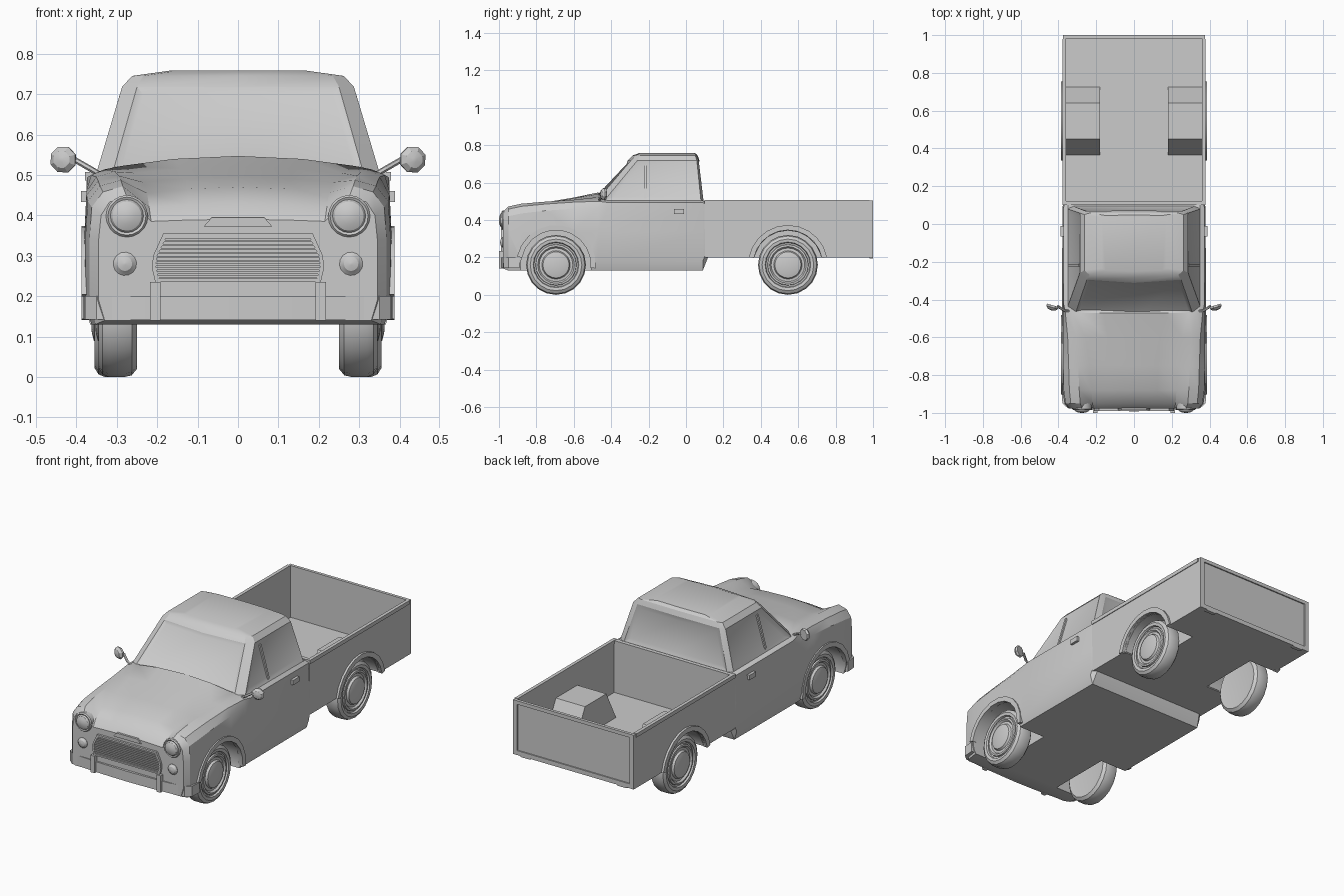
import bpy, bmesh, math
from mathutils import Vector

if "Cube" in bpy.data.objects:
    bpy.data.objects.remove(bpy.data.objects["Cube"])


def finish(name, bm, angle=30):
    bmesh.ops.recalc_face_normals(bm, faces=bm.faces)
    me = bpy.data.meshes.new(name)
    bm.to_mesh(me)
    bm.free()
    ob = bpy.data.objects.new(name, me)
    bpy.context.collection.objects.link(ob)
    smooth(ob, angle)
    return ob


def activate(ob):
    bpy.ops.object.select_all(action='DESELECT')
    ob.select_set(True)
    bpy.context.view_layer.objects.active = ob


def smooth(ob, angle=30):
    activate(ob)
    bpy.ops.object.shade_smooth_by_angle(angle=math.radians(angle))


def loft(rings, cap=True):
    bm = bmesh.new()
    vs = [[bm.verts.new(p) for p in r] for r in rings]
    n = len(rings[0])
    rows = []
    for a, b in zip(vs, vs[1:]):
        rows.append([bm.faces.new((a[j], a[(j + 1) % n], b[(j + 1) % n], b[j])) for j in range(n)])
    if cap:
        bm.faces.new(vs[0])
        bm.faces.new(vs[-1])
    return bm, rows


def prism(name, pts, axis, a, b):
    put = {'X': lambda u, v, t: (t, u, v), 'Y': lambda u, v, t: (u, t, v), 'Z': lambda u, v, t: (u, v, t)}[axis]
    bm, _ = loft([[put(u, v, t) for u, v in pts] for t in (a, b)])
    return finish(name, bm)


def box(name, x0, x1, y0, y1, z0, z1):
    return prism(name, [(x0, y0), (x1, y0), (x1, y1), (x0, y1)], 'Z', z0, z1)


def lathe(name, prof, loc, d, segs, angle=30):
    # prof holds (radius, distance along direction d)
    d = Vector(d).normalized()
    u = d.orthogonal().normalized()
    v = d.cross(u)
    rings = []
    for r, t in prof:
        angs = [2 * math.pi * (i + .5) / segs for i in range(segs)]
        rings.append([Vector(loc) + d * t + (u * math.cos(a) + v * math.sin(a)) * r for a in angs])
    return finish(name, loft(rings)[0], angle)


def cut(ob, cutter):
    cutter.hide_render = True
    m = ob.modifiers.new("cut", 'BOOLEAN')
    m.operation, m.solver, m.object = 'DIFFERENCE', 'EXACT', cutter
    activate(ob)
    bpy.ops.object.modifier_apply(modifier=m.name)


def well_cutter(s, y, r):
    return lathe("wheel_well_cutter", [(r, 0), (r, .3)], (s * .2, y, .16), (s, 0, 0), 20)


FRONT, REAR = -.695, .545

# Lower cab, hood and fenders: cross-sections along the length
stations = [  # y, half width, shoulder z, crown x, crown z, valley x, valley z, hood z, bottom z
    (-.978, .345, .40, .275, .445, .215, .385, .39, .14),
    (-.95, .368, .42, .285, .472, .22, .42, .43, .13),
    (-.88, .378, .435, .29, .487, .225, .455, .47, .13),
    (-.75, .381, .45, .295, .498, .235, .482, .495, .13),
    (-.60, .381, .46, .305, .508, .255, .505, .52, .13),
    (-.47, .381, .462, .33, .514, .29, .522, .547, .13),
    (-.42, .381, .462, .35, .505, .29, .50, .51, .13),
    (.09, .379, .462, .35, .503, .29, .49, .49, .13),
    (.118, .37, .45, .345, .495, .29, .485, .485, .2)]
rings = []
for y, w, zs, xf, zf, xv, zv, zh, zb in stations:
    half = [(0, zb), (w - .015, zb), (w, zb + .05), (w, .34), (w - .006, zs),
            ((w + xf) / 2 + .008, zs * .35 + zf * .65 + .004), (xf, zf), (xv, zv),
            (xv * .55, zv + .7 * (zh - zv)), (0, zh)]
    full = half + [(-x, z) for x, z in half[-2:0:-1]]
    rings.append([(x, y, z) for x, z in full])
body = finish("cab_body", loft(rings)[0])
for s in (1, -1):
    cut(body, well_cutter(s, FRONT, .19))
smooth(body, 28)

# Cab upper with recessed windscreen, side and rear glass
levels = [  # z, then front centre, front corner, side front, side rear, rear corner, rear centre
    (.50, (0, -.515), (.312, -.48), (.352, -.44), (.352, .08), (.32, .094), (0, .094)),
    (.718, (0, -.312), (.25, -.295), (.287, -.26), (.287, .058), (.255, .068), (0, .072)),
    (.745, (0, -.285), (.235, -.27), (.262, -.245), (.262, .05), (.235, .058), (0, .062)),
    (.758, (0, -.25), (.15, -.245), (.17, -.235), (.17, .035), (.15, .045), (0, .048))]
rings = [[(x, y, l[0]) for x, y in l[1:]] + [(-x, y, l[0]) for x, y in l[-2:1:-1]] for l in levels]
bm, rows = loft(rings)
bmesh.ops.recalc_face_normals(bm, faces=bm.faces)
for group, t in (((0, 9), .018), ((2,), .028), ((4, 5), .025), ((7,), .028)):
    bmesh.ops.inset_region(bm, faces=[rows[0][j] for j in group], thickness=t, depth=-.008, use_even_offset=True)
finish("cab_upper", bm, 25)

# Load bed: open box with a framed tailgate
bed = box("load_bed", -.375, .375, .1, 1, .2, .505)
cut(bed, box("bed_cavity_cutter", -.361, .361, .122, .983, .214, .6))
cut(bed, box("tailgate_panel_cutter", -.35, .35, .993, 1.1, .225, .485))
for s in (1, -1):
    cut(bed, well_cutter(s, REAR, .185))
smooth(bed)

# Parts that exist on both sides
for s in (1, -1):
    side = "right" if s > 0 else "left"
    # wheel housing inside the bed
    house = prism("wheel_housing_" + side, [(.36, .205), (.45, .38), (.64, .38), (.73, .205)], 'X', s * .18, s * .365)
    cut(house, well_cutter(s, REAR, .183))
    smooth(house)
    box("bed_rail_" + side, s * .36, s * .379, .1, .98, .486, .507)

    for pos, y, dx in (("front", FRONT, 0), ("rear", REAR, .01)):
        # wheel arch lip
        a0, a1 = (-5, 168) if pos == "front" else (11, 169)
        angs = [math.radians(a0 + (a1 - a0) * i / 10) for i in range(11)]
        arc = [(y + r * math.cos(a), .16 + r * math.sin(a)) for r, seq in ((.213, angs), (.186, angs[::-1])) for a in seq]
        prism(f"{pos}_arch_lip_{side}", arc, 'X', s * .362, s * .387)
        # tyre, rim and hubcap
        lathe(f"{pos}_tyre_{side}", [(.1, 0), (.14, -.005), (.156, .008), (.16, .025), (.16, .065), (.154, .08),
              (.138, .09), (.122, .088), (.118, .078), (.05, .075)], (s * (.255 + dx), y, .16), (s, 0, 0), 20)
        lathe(f"{pos}_hubcap_{side}", [(.112, .07), (.108, .086), (.098, .088), (.09, .078), (.076, .08),
              (.07, .092), (.05, .097), (.01, .099)], (s * (.255 + dx), y, .16), (s, 0, 0), 20)

    # headlight and small lamp
    lathe("headlight_" + side, [(.052, 0), (.052, .05), (.047, .056), (.041, .053), (.036, .061), (.02, .068), (.004, .07)],
          (s * .275, -.93, .398), (0, -1, 0), 20)
    lathe("front_lamp_" + side, [(.029, 0), (.029, .02), (.024, .024), (.018, .03), (.003, .034)],
          (s * .28, -.96, .28), (0, -1, 0), 14)
    # bumper overrider
    box("overrider_" + side, s * .192, s * .218, -1, -.965, .14, .235)
    # wing mirror and stalk
    a, b = Vector((s * .34, -.46, .50)), Vector((s * .365, -.46, .515))
    c = Vector((s * .405, -.435, .538))
    lathe("mirror_stalk_lower_" + side, [(.007, 0), (.007, (b - a).length + .003)], a, b - a, 6)
    lathe("mirror_stalk_upper_" + side, [(.007, 0), (.007, (c - b).length)], b, c - b, 6)
    lathe("mirror_" + side, [(.03, 0), (.034, .006), (.034, .012), (.022, .024), (.006, .028)],
          (s * .43, -.43, .538), (s * .3, -1, 0), 8)
    # door handle and quarter-light divider
    box("door_handle_" + side, s * .37, s * .389, -.065, -.01, .433, .46)
    prism("window_divider_" + side, [(s * .347, .515), (s * .294, .695), (s * .28, .695), (s * .333, .515)], 'Y', -.225, -.212)
    # shut line moulding between hood and fender
    prism("tailgate_hinge_" + side, [(s * .27, .195), (s * .33, .195), (s * .33, .212), (s * .27, .212)], 'Y', .98, 1)

# Grille surround, backing and bars
outline = [(-.205, .235), (.205, .235), (.213, .27), (.21, .30), (.185, .355), (-.185, .355), (-.21, .30), (-.213, .27)]
inner = [(x * .955, .295 + (z - .295) * .86) for x, z in outline]
bm, _ = loft([[(x, y, z) for x, z in o] for o, y in ((outline, -.97), (outline, -.99), (inner, -.99), (inner, -.979))], False)
finish("grille_surround", bm)
for i in range(11):
    z = .248 + .0098 * i
    w = .203 if z < .30 else .203 - (z - .30) * .48
    box("grille_bar", -w, w, -.987, -.97, z - .0028, z + .0028)

# Hood front trim
prism("hood_trim", [(-.085, .372), (.085, .372), (.065, .395), (-.065, .395)], 'Y', -.986, -.95)

# Wrap-round front bumper
outer = [(.383, -.89), (.379, -.95), (.35, -.975), (.2, -.987), (0, -.992)]
path = outer + [(-x, y) for x, y in outer[-2::-1]]
inside = [(x * .95, y + (.02 if y < -.9 else 0)) for x, y in path]
prism("front_bumper", path + inside[::-1], 'Z', .142, .2)

# Remove the cutters
for ob in [o for o in bpy.data.objects if "cutter" in o.name]:
    bpy.data.objects.remove(ob)
